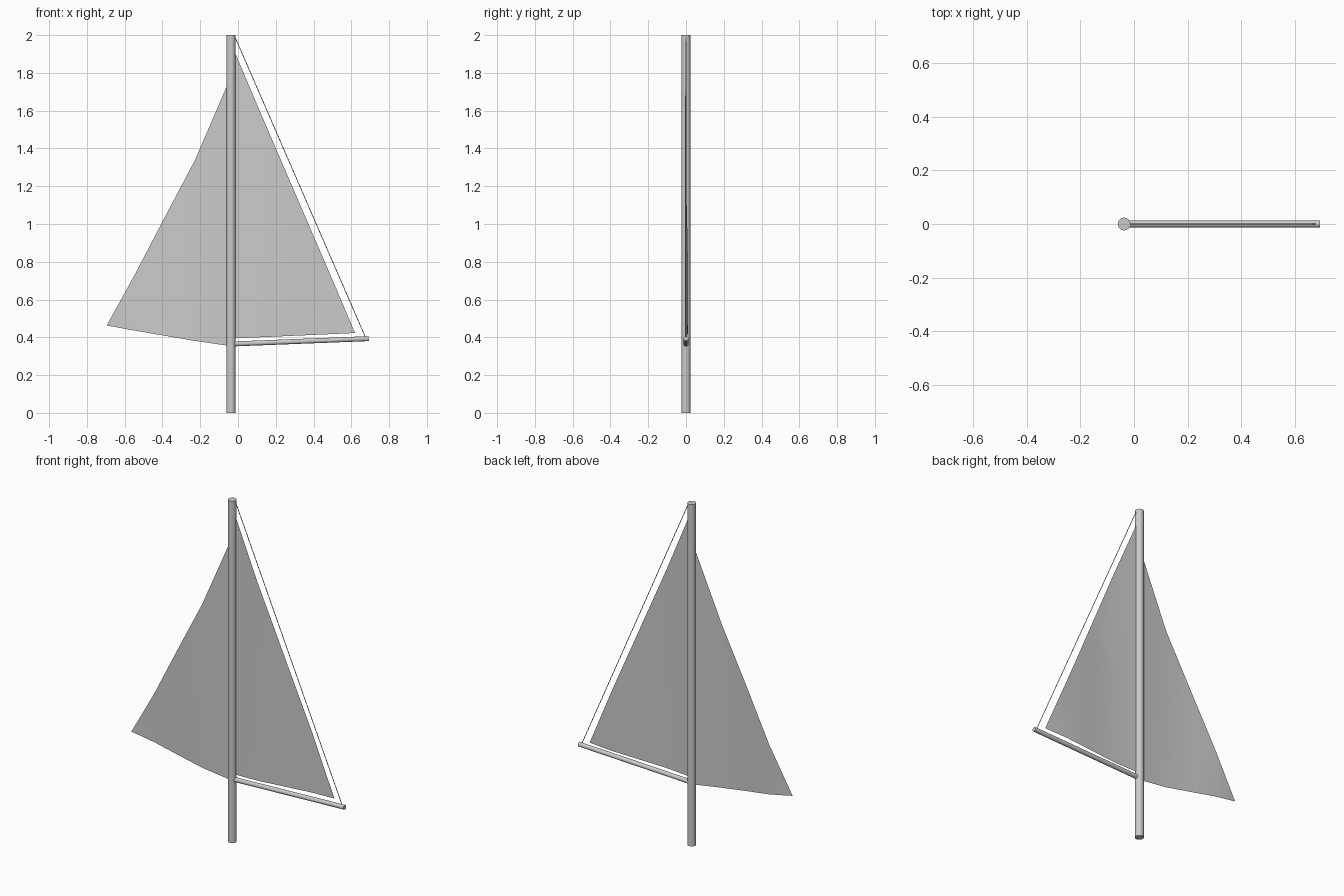
import bpy
from mathutils import Vector

if "Cube" in bpy.data.objects:
    bpy.data.objects.remove(bpy.data.objects["Cube"])


def rod(name, start, end, radius, sides=16):
    a, b = Vector(start), Vector(end)
    bpy.ops.mesh.primitive_cylinder_add(vertices=sides, radius=radius, depth=(b - a).length,
                                        location=(a + b) / 2)
    obj = bpy.context.object
    obj.name = name
    obj.rotation_euler = (b - a).to_track_quat('Z', 'Y').to_euler()
    bpy.ops.object.shade_smooth_by_angle()
    return obj


def sail(name, columns):
    """Cloth strip; each column is (x, y, bottom z, top z), last one closes to a point."""
    verts = []
    for x, y, low, high in columns[:-1]:
        verts += [(x, y, low), (x, y, high)]
    x, y, low, _ = columns[-1]
    verts.append((x, y, low))
    n = len(columns)
    faces = [(2 * i, 2 * i + 2, 2 * i + 3, 2 * i + 1) for i in range(n - 2)]
    faces.append((2 * n - 4, 2 * n - 2, 2 * n - 3))
    mesh = bpy.data.meshes.new(name)
    mesh.from_pydata(verts, [], faces)
    obj = bpy.data.objects.new(name, mesh)
    bpy.context.collection.objects.link(obj)
    mesh.shade_smooth()
    return obj


# Spars and rigging line
rod("mast", (-0.037, 0, 0), (-0.037, 0, 2), 0.024)
rod("boom", (-0.025, 0, 0.365), (0.692, 0, 0.393), 0.013)
rod("stay_line", (-0.018, 0, 1.995), (0.675, 0, 0.40), 0.002, 8)

# Main sail above the boom
sail("main_sail", [(-0.015, 0, 0.395, 1.905), (0.13, -0.006, 0.401, 1.564),
                   (0.31, 0.003, 0.409, 1.146), (0.47, 0.011, 0.416, 0.775),
                   (0.62, 0.006, 0.423, 0.423)])

# Fore sail with a hollow outer edge
sail("fore_sail", [(-0.055, 0, 0.356, 1.74), (-0.227, -0.006, 0.381, 1.34),
                   (-0.396, 0.003, 0.41, 1.02), (-0.55, 0.014, 0.436, 0.725),
                   (-0.695, 0.006, 0.463, 0.463)])
